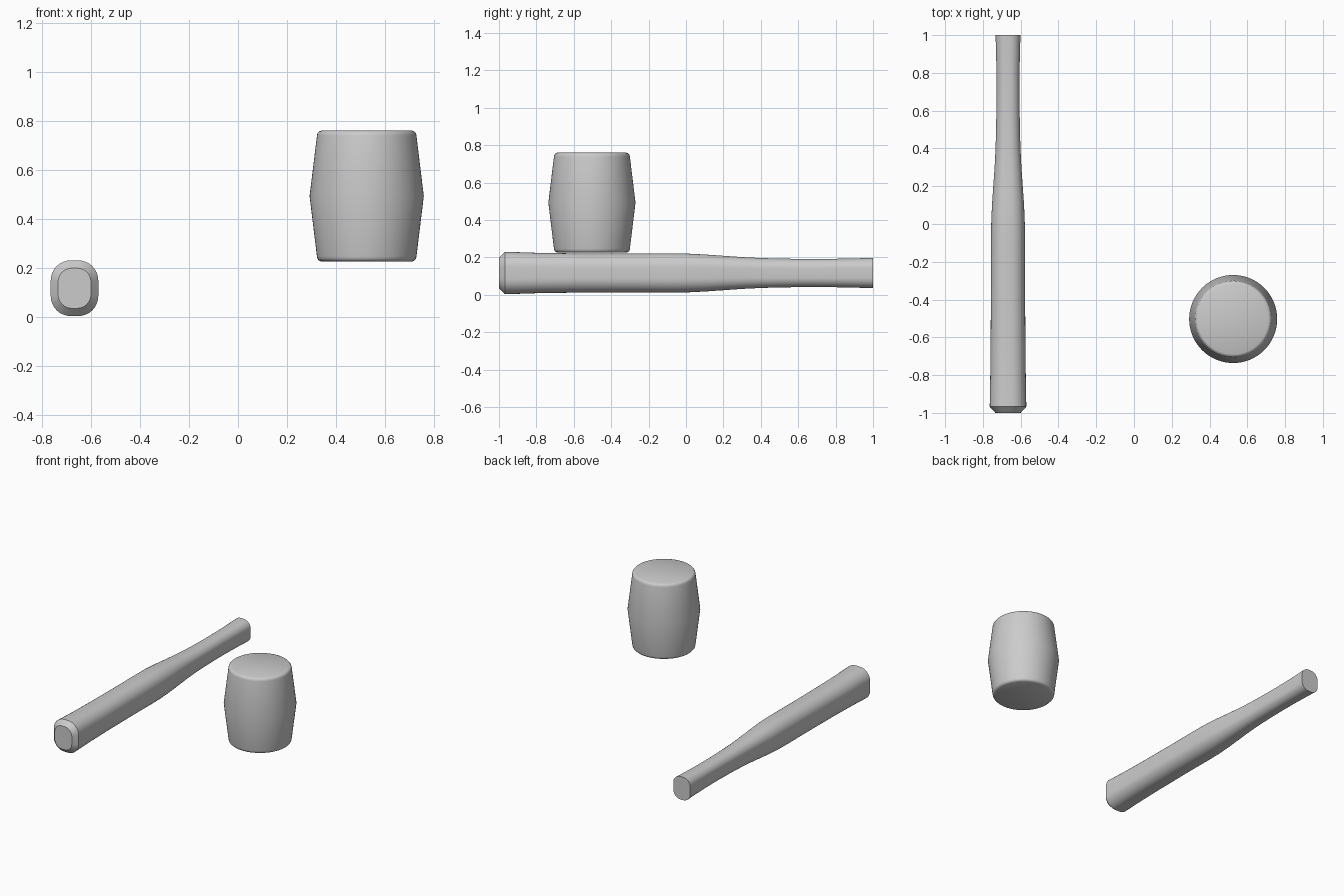
import bpy, bmesh, math

if "Cube" in bpy.data.objects:
    bpy.data.objects.remove(bpy.data.objects["Cube"])

def loft(name, rings, angle):
    """Skin a list of closed rings and cap both ends."""
    bm = bmesh.new()
    loops = [[bm.verts.new(p) for p in ring] for ring in rings]
    n = len(loops[0])
    for a, b in zip(loops, loops[1:]):
        for i in range(n):
            j = (i + 1) % n
            bm.faces.new((a[i], a[j], b[j], b[i]))
    bm.faces.new(loops[0])
    bm.faces.new(loops[-1])
    bmesh.ops.recalc_face_normals(bm, faces=bm.faces[:])
    mesh = bpy.data.meshes.new(name)
    bm.to_mesh(mesh)
    bm.free()
    obj = bpy.data.objects.new(name, mesh)
    bpy.context.collection.objects.link(obj)
    bpy.ops.object.select_all(action='DESELECT')
    obj.select_set(True)
    bpy.context.view_layer.objects.active = obj
    bpy.ops.object.shade_smooth_by_angle(angle=math.radians(angle))
    return obj

def circle(x, y, z, r, n=64):
    return [(x + r * math.cos(2 * math.pi * i / n),
             y + r * math.sin(2 * math.pi * i / n), z) for i in range(n)]

def rounded_section(x, y, z, hw, hh, steps=8):
    """Rounded rectangle across the handle axis."""
    r = 0.84 * hw
    pts = []
    for k, (sx, sz) in enumerate(((1, 1), (-1, 1), (-1, -1), (1, -1))):
        for i in range(steps + 1):
            a = math.pi / 2 * (k + i / steps)
            pts.append((x + sx * (hw - r) + r * math.cos(a), y,
                        z + sz * (hh - r) + r * math.sin(a)))
    return pts

# Barrel-shaped mallet head: mirrored half profile (radius, height from middle)
half = [(0.233, 0.0), (0.203, 0.246), (0.201, 0.256), (0.195, 0.263), (0.186, 0.267)]
profile = [(r, -h) for r, h in reversed(half[1:])] + half
loft("mallet_head", [circle(0.525, -0.503, 0.493 + h, r) for r, h in profile], 40)

# Handle: (y, half width, half height), chamfered butt to slim neck
stations = [(-1.0, 0.067, 0.082), (-0.967, 0.097, 0.1135), (-0.8, 0.094, 0.108),
            (-0.6, 0.092, 0.105), (-0.3, 0.09, 0.104), (-0.1, 0.09, 0.105),
            (0.0, 0.089, 0.104), (0.1, 0.085, 0.099), (0.2, 0.078, 0.092),
            (0.3, 0.071, 0.085), (0.4, 0.066, 0.08), (0.5, 0.063, 0.077),
            (0.65, 0.061, 0.075), (0.8, 0.061, 0.076), (0.9, 0.063, 0.078),
            (1.0, 0.066, 0.081)]
loft("handle", [rounded_section(-0.667, y, 0.117, w, h) for y, w, h in stations], 30)
